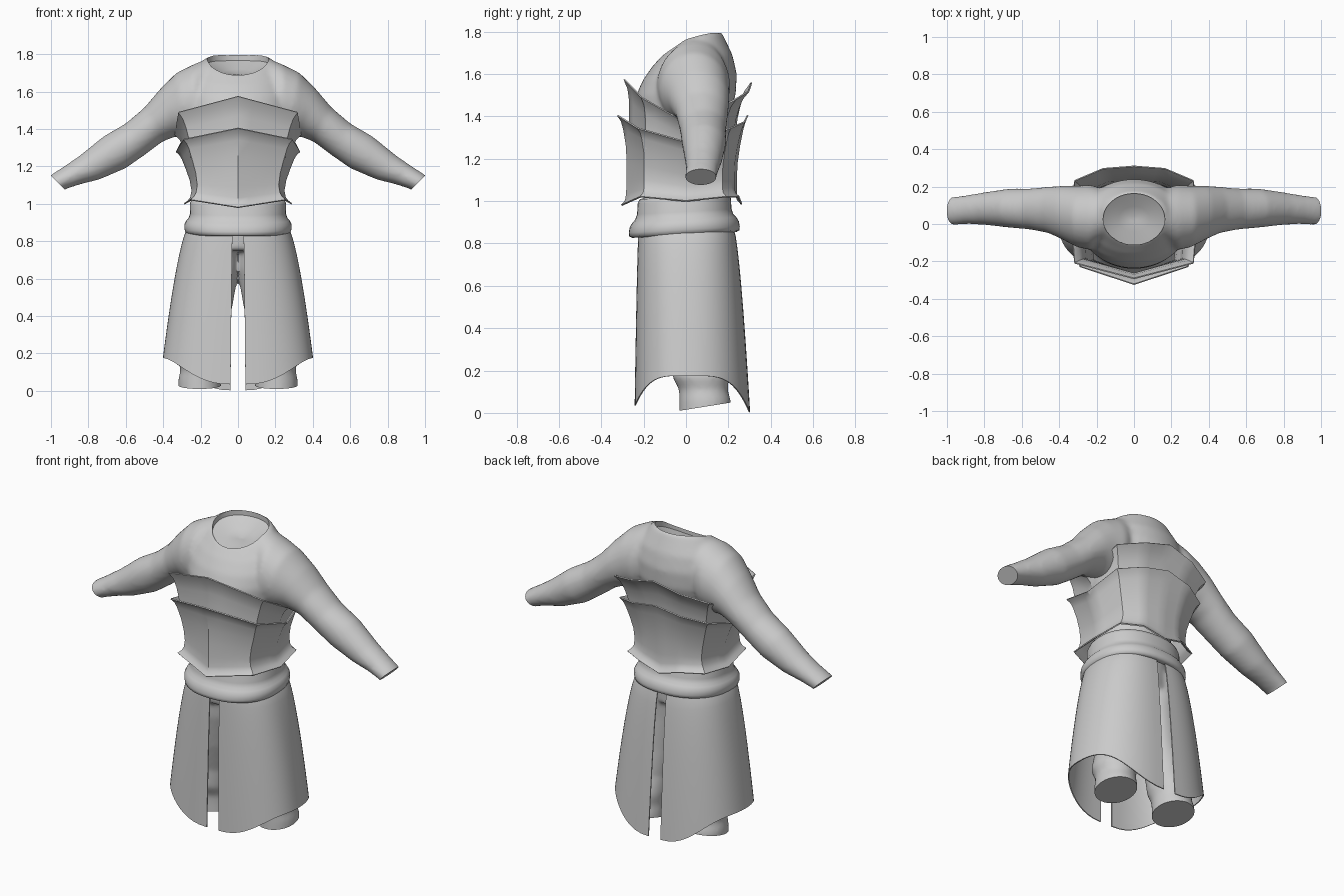
import bpy, bmesh, math
from mathutils import Vector, Matrix

if "Cube" in bpy.data.objects:
    bpy.data.objects.remove(bpy.data.objects["Cube"], do_unlink=True)

grey = bpy.data.materials.new("plain_grey")
grey.use_nodes = True
COLOUR = (0.6, 0.6, 0.6, 1)
grey.diffuse_color = COLOUR
grey.node_tree.nodes["Principled BSDF"].inputs["Base Color"].default_value = COLOUR


def oval(n=40, power=2.0):
    """Unit superellipse points, starting at +x."""
    def bend(v):
        return math.copysign(abs(v) ** (2 / power), v)
    return [(bend(math.cos(2 * math.pi * i / n)), bend(math.sin(2 * math.pi * i / n)))
            for i in range(n)]


def loft(bm, rings, closed=True, caps=True):
    """Skin a list of equal-length point rings."""
    rows = [[bm.verts.new(p) for p in ring] for ring in rings]
    n = len(rows[0])
    for a, b in zip(rows, rows[1:]):
        for i in range(n if closed else n - 1):
            j = (i + 1) % n
            bm.faces.new((a[i], a[j], b[j], b[i]))
    if caps:
        bm.faces.new(rows[0][::-1])
        bm.faces.new(rows[-1])


def make(name, bm):
    bmesh.ops.recalc_face_normals(bm, faces=bm.faces)
    mesh = bpy.data.meshes.new(name)
    bm.to_mesh(mesh)
    bm.free()
    obj = bpy.data.objects.new(name, mesh)
    bpy.context.collection.objects.link(obj)
    mesh.materials.append(grey)
    return obj


def finish(obj, angle=35):
    """Apply modifiers, then smooth shade with sharp creases kept."""
    bpy.ops.object.select_all(action='DESELECT')
    obj.select_set(True)
    bpy.context.view_layer.objects.active = obj
    bpy.ops.object.convert(target='MESH')
    bpy.ops.object.shade_smooth_by_angle(angle=math.radians(angle))


def thicken(obj, amount):
    mod = obj.modifiers.new("thickness", 'SOLIDIFY')
    mod.thickness = amount
    mod.offset = 0


# Clothed body: torso, sleeves and trouser legs fused into one skin
bm = bmesh.new()
torso = [  # front z, back z, front y, back y, half width
    (.75, .75, -.18, .17, .20), (1.0, 1.0, -.20, .18, .21), (1.2, 1.2, -.225, .19, .23),
    (1.4, 1.4, -.24, .20, .27), (1.5, 1.5, -.235, .235, .29), (1.57, 1.6, -.205, .24, .29),
    (1.635, 1.69, -.16, .22, .26), (1.69, 1.795, -.11, .17, .18), (1.74, 1.81, -.03, .1, .08)]
rings = []
for zf, zb, yf, yb, rx in torso:
    rings.append([(c * rx, (yf + yb) / 2 + s * (yb - yf) / 2,
                   zb - (zb - zf) * ((1 - s) / 2) ** 2) for c, s in oval()])
loft(bm, rings)

sleeve = [  # upper x, z, lower x, z, front y, back y
    (.14, 1.785, .15, 1.40, -.08, .18), (.24, 1.745, .22, 1.35, -.14, .21),
    (.33, 1.70, .27, 1.35, -.125, .205), (.42, 1.61, .33, 1.36, -.085, .205),
    (.50, 1.515, .40, 1.335, -.05, .20), (.60, 1.43, .50, 1.26, -.03, .19),
    (.72, 1.36, .60, 1.19, -.02, .19), (.85, 1.255, .74, 1.13, -.005, .17),
    (.93, 1.20, .84, 1.105, 0, .155), (1.003, 1.153, .928, 1.077, -.005, .145),
    (1.05, 1.10, .98, 1.03, 0, .14)]
legs = [  # centre x, y, z, half width, half depth
    (.12, 0, .85, .13, .17), (.125, 0, .65, .13, .15), (.15, .02, .45, .12, .13),
    (.18, .05, .28, .11, .115), (.2, .07, .17, .12, .135), (.2, .082, .11, .108, .115),
    (.205, .09, .06, .115, .122), (.205, .09, -.06, .115, .122)]
for side in (-1, 1):
    rings = []
    for xu, zu, xl, zl, yf, yb in sleeve:
        up, low = Vector((xu, 0, zu)), Vector((xl, 0, zl))
        mid, half = (up + low) / 2, (up - low) / 2
        ring = []
        for c, s in oval(28):
            p = mid + half * c
            ring.append((side * p.x, (yf + yb) / 2 + s * (yb - yf) / 2, p.z))
        rings.append(ring)
    loft(bm, rings)
    loft(bm, [[(side * (x + c * rx), y + s * ry, z) for c, s in oval(28)]
              for x, y, z, rx, ry in legs])
body = make("clothed_body", bm)
remesh = body.modifiers.new("fuse", 'REMESH')
remesh.mode = 'VOXEL'
remesh.voxel_size = 0.014
smooth = body.modifiers.new("soften", 'SMOOTH')
smooth.iterations = 6

# Cutter for the neck hollow, the wrist ends and the soles
bm = bmesh.new()


def neck_ring(scale, height):
    return [(c * .165 * scale, .026 + s * .137 * scale, height(s)) for c, s in oval()]


loft(bm, [neck_ring(1, lambda s: 2.0),
          neck_ring(1, lambda s: 1.765 - .1 * ((1 - s) / 2) ** 2),
          neck_ring(.5, lambda s: 1.70 + .02 * s), neck_ring(.1, lambda s: 1.69)])
for side in (-1, 1):
    place = Matrix.Translation((side * (.965 + .106), .07, 1.115 - .106)) \
        @ Matrix.Rotation(side * math.pi / 4, 4, 'Y')
    bmesh.ops.create_cube(bm, size=.3, matrix=place)
tilt = Matrix.Rotation(math.atan(.16), 4, 'X')
bmesh.ops.create_cube(bm, size=1, matrix=Matrix.Translation((0, 0, .015)) @ tilt
                      @ Matrix.Translation((0, 0, -.5)))
cutter = make("trim_cutter", bm)
cutter.hide_render = True
cut = body.modifiers.new("trim", 'BOOLEAN')
cut.operation = 'DIFFERENCE'
cut.solver = 'EXACT'
cut.object = cutter
finish(body, 40)
bpy.data.objects.remove(cutter, do_unlink=True)


# Layered cuirass: half outline keys swept from hem to flared rim, mirrored
def plate(name, keys, rows, steps=4):
    half = []
    for a, b in zip(keys, keys[1:]):
        for k in range(steps):
            half.append([p + (q - p) * k / steps for p, q in zip(a, b)])
    half.append(list(keys[-1]))
    outline = half + [[-x, y, t, b] for x, y, t, b in half[-2:0:-1]]
    rings = []
    for f, sx, front, back in rows:
        rings.append([(x * sx, y * (front if y < 0 else back), low + (top - low) * f)
                      for x, y, top, low in outline])
    bm = bmesh.new()
    loft(bm, rings, caps=False)
    obj = make(name, bm)
    thicken(obj, .007)
    finish(obj, 33)


plate("lower_cuirass",
      [(0, -.277, 1.405, .98), (.215, -.195, 1.345, 1.02), (.245, 0, 1.28, 1.0),
       (.22, .17, 1.345, 1.02), (.12, .225, 1.375, 1.02), (0, .237, 1.405, .985)],
      [(0, 1.17, 1.10, 1.11), (.05, 1.09, 1.03, 1.03), (.12, 1.03, 1.01, 1.0),
       (.25, 1.0, 1.0, 1.0), (.45, 1.04, 1.0, 1.01), (.65, 1.12, 1.01, 1.06),
       (.85, 1.21, 1.06, 1.13), (.94, 1.27, 1.1, 1.18), (1, 1.35, 1.165, 1.23)])
plate("upper_cuirass",
      [(0, -.265, 1.575, 1.28), (.25, -.19, 1.49, 1.25), (.265, 0, 1.37, 1.2),
       (.25, .18, 1.48, 1.25), (.13, .23, 1.52, 1.28), (0, .24, 1.56, 1.28)],
      [(0, 1, 1, .95), (.4, 1.04, 1.0, 1.0), (.65, 1.1, 1.0, 1.07),
       (.85, 1.17, 1.03, 1.16), (1, 1.27, 1.1, 1.29)])

# Waist sash: rolled fold under a flatter wrap
bm = bmesh.new()
wrap = [(1.025, .225, .19), (1.02, .25, .212), (1.0, .258, .22), (.95, .256, .223),
        (.925, .264, .232), (.91, .277, .246), (.89, .287, .258), (.865, .287, .262),
        (.848, .28, .26), (.84, .265, .245), (.85, .24, .215)]
loft(bm, [[(c * rx, s * ry - .008, z + .055 * s * ry) for c, s in oval(48, 2.3)]
          for z, rx, ry in wrap], caps=False)
finish(make("waist_sash", bm), 60)

# Long skirt: two halves split at front and back, hem raised at the sides
bm = bmesh.new()
COLS, ROWS, TOP = 32, 18, .88
for side in (-1, 1):
    rings = []
    for r in range(ROWS + 1):
        ring = []
        for i in range(COLS + 1):
            a = math.pi * (i / COLS - .5)
            s, c = math.sin(a), max(math.cos(a), 0)
            hem = .175 - (.14 * abs(s) ** 3.5 if s < 0 else .172 * s ** 4)
            z = TOP + (hem - TOP) * r / ROWS
            flare = (1 - z / TOP) ** .65 if z < TOP else 0
            depth = .22 + .02 * flare if s < 0 else .22 + .08 * flare
            gap = .028 + .012 * flare
            x = gap + (.26 + .16 * flare - gap) * c ** .85
            ring.append((side * x, depth * math.copysign(abs(s) ** .85, s), z))
        rings.append(ring)
    loft(bm, rings, closed=False, caps=False)
skirt = make("split_skirt", bm)
thicken(skirt, .006)
finish(skirt, 40)
